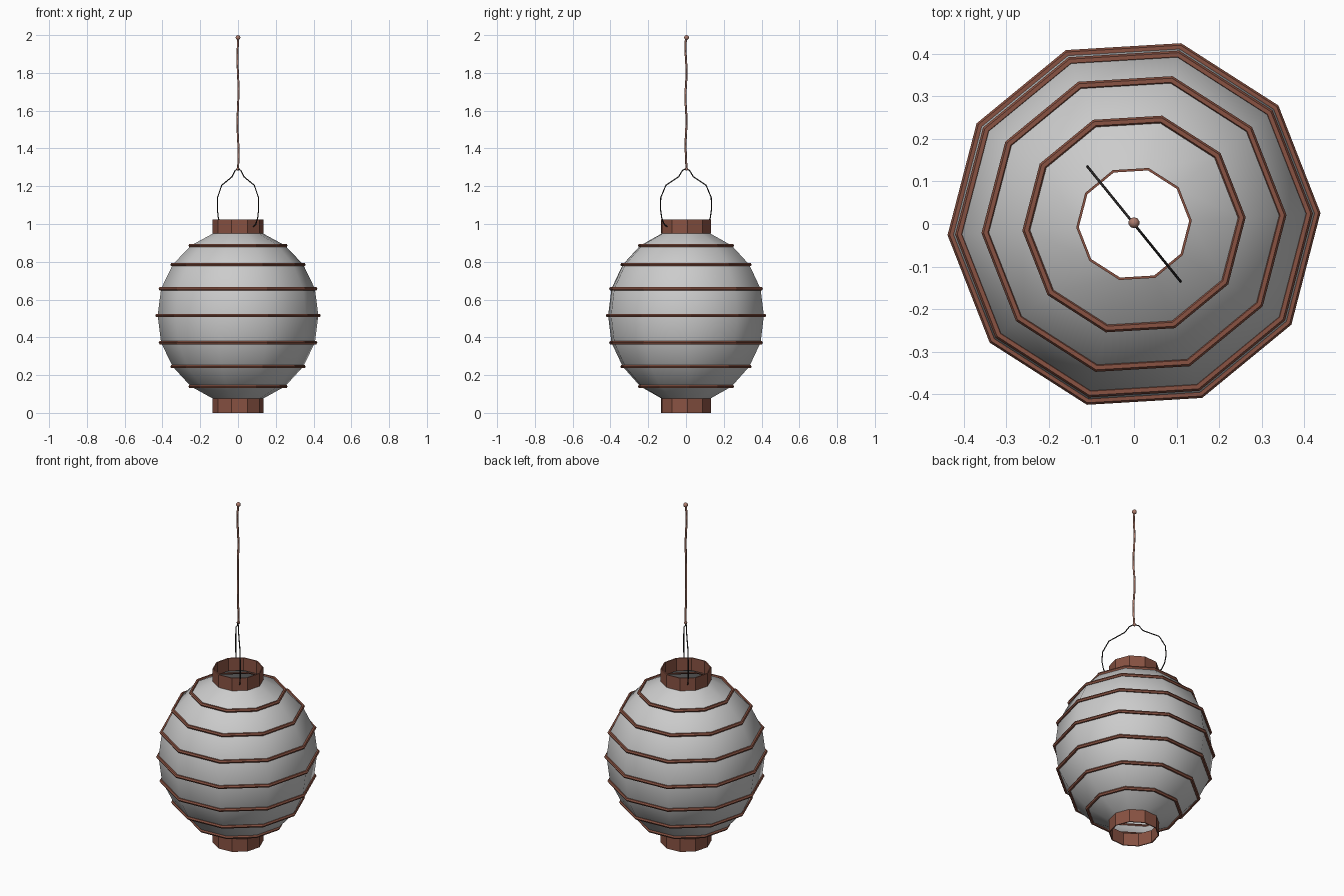
import bpy, bmesh
from math import cos, sin, pi, radians

if "Cube" in bpy.data.objects:
    bpy.data.objects.remove(bpy.data.objects["Cube"])

SIDES = 10
PHASE = radians(3.4)


def material(name, rgb):
    m = bpy.data.materials.new(name)
    m.diffuse_color = (*rgb, 1)
    m.use_nodes = True
    m.node_tree.nodes["Principled BSDF"].inputs["Base Color"].default_value = m.diffuse_color
    return m


brown = material("brown wood", (0.25, 0.085, 0.055))
dark = material("dark wire", (0.02, 0.018, 0.018))
cord_mat = material("cord", (0.42, 0.2, 0.15))


def lathe(name, profile, mat=None, closed=False, smooth=None):
    """Revolve (radius, z) points into a ten-sided shape."""
    bm = bmesh.new()
    rows = [[bm.verts.new((r * cos(PHASE + 2 * pi * k / SIDES),
                           r * sin(PHASE + 2 * pi * k / SIDES), z))
             for k in range(SIDES)] for r, z in profile]
    pairs = list(zip(rows, rows[1:]))
    if closed:
        pairs.append((rows[-1], rows[0]))
    for a, b in pairs:
        for k in range(SIDES):
            n = (k + 1) % SIDES
            bm.faces.new((a[k], a[n], b[n], b[k]))
    me = bpy.data.meshes.new(name)
    bm.to_mesh(me)
    bm.free()
    ob = bpy.data.objects.new(name, me)
    bpy.context.collection.objects.link(ob)
    if mat:
        me.materials.append(mat)
    if smooth:
        bpy.context.view_layer.objects.active = ob
        ob.select_set(True)
        bpy.ops.object.shade_smooth_by_angle(angle=radians(smooth))
        ob.select_set(False)
    return ob


def tube(name, points, radius, mat):
    """Round wire along a path."""
    cu = bpy.data.curves.new(name, 'CURVE')
    cu.dimensions = '3D'
    cu.bevel_depth = radius
    cu.bevel_resolution = 1
    cu.use_fill_caps = True
    sp = cu.splines.new('POLY')
    sp.points.add(len(points) - 1)
    for p, co in zip(sp.points, points):
        p.co = (*co, 1)
    cu.materials.append(mat)
    ob = bpy.data.objects.new(name, cu)
    bpy.context.collection.objects.link(ob)


# Paper shade, open at both ends
ribs = [(0.253, 0.14), (0.349, 0.245), (0.411, 0.372), (0.429, 0.515),
        (0.411, 0.657), (0.349, 0.785), (0.253, 0.886)]
lathe("paper_shade", [(0.132, 0.075)] + [(r - 0.003, z) for r, z in ribs]
      + [(0.132, 0.95)], smooth=50)

# Ribs around the shade
for i, (r, z) in enumerate(ribs):
    section = [(r + 0.01 * cos(pi * k / 3), z + 0.01 * sin(pi * k / 3)) for k in range(6)]
    lathe(f"rib_{i + 1}", section, brown, closed=True)

# End collars
for name, z0, z1 in (("bottom_collar", 0, 0.075), ("top_collar", 0.95, 1.025)):
    lathe(name, [(0.136, z0), (0.136, z1), (0.130, z1), (0.130, z0)], brown, closed=True)

# Wire handle, mirrored about the centre
half = [(0.128, 0.985), (0.15, 1.0), (0.166, 1.035), (0.174, 1.08), (0.172, 1.14),
        (0.137, 1.205), (0.05, 1.25), (0.025, 1.283)]
arch = half + [(0, 1.293)] + [(-s, z) for s, z in reversed(half)]
tube("wire_handle", [(s * 0.63, -s * 0.777, z) for s, z in arch], 0.003, dark)

# Hanging cord, slightly wavy
tube("hanging_cord", [(0.003 * sin(k * 1.3), 0.003 * cos(k * 1.7), 1.285 + 0.7 * k / 10)
                      for k in range(11)], 0.0055, cord_mat)

# Knots at the cord ends
for name, z, r in (("top_bead", 1.987, 0.013), ("lower_knot", 1.291, 0.009)):
    bpy.ops.mesh.primitive_uv_sphere_add(segments=10, ring_count=6, radius=r, location=(0, 0.003, z))
    ob = bpy.context.object
    ob.name = name
    ob.data.materials.append(cord_mat)
    bpy.ops.object.shade_smooth()
